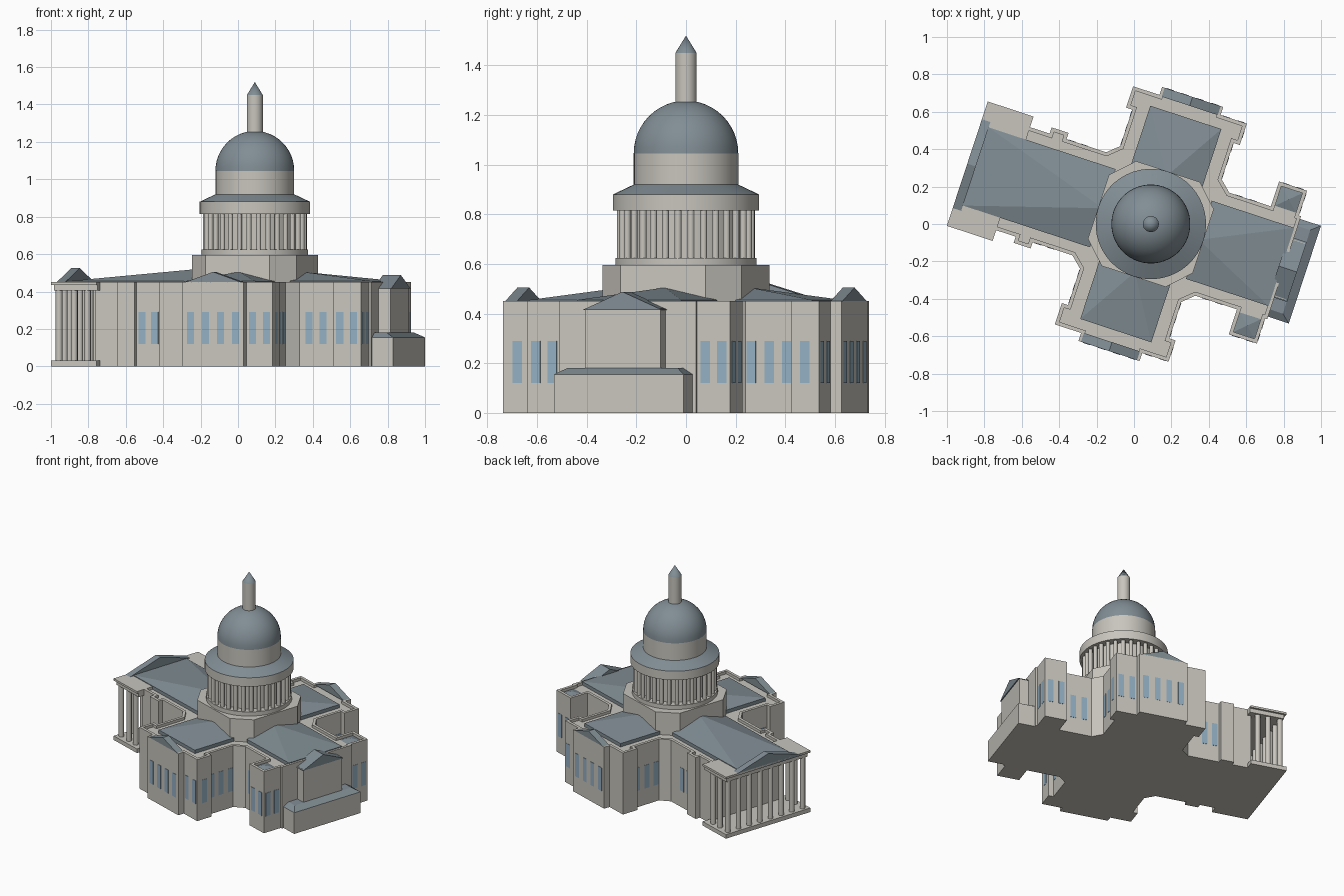
import bpy, bmesh, math
from mathutils import Matrix

if "Cube" in bpy.data.objects:
    bpy.data.objects.remove(bpy.data.objects["Cube"])

# Building axes are turned about the dome centre
PLACE = Matrix.Translation((0.09, 0, 0)) @ Matrix.Rotation(math.radians(-18.2), 4, 'Z')


def mat(name, col):
    m = bpy.data.materials.new(name)
    m.diffuse_color = (*col, 1)
    m.use_nodes = True
    m.node_tree.nodes["Principled BSDF"].inputs["Base Color"].default_value = m.diffuse_color
    return m


STONE = mat("stone", (0.58, 0.56, 0.51))
SLATE = mat("slate", (0.22, 0.27, 0.30))
GLASS = mat("glass", (0.29, 0.43, 0.54))


def finish(name, bm, material, smooth=False):
    bmesh.ops.recalc_face_normals(bm, faces=bm.faces[:])
    me = bpy.data.meshes.new(name)
    bm.to_mesh(me)
    bm.free()
    me.materials.append(material)
    if smooth:
        me.shade_smooth()
        me.set_sharp_from_angle(angle=math.radians(35))
    ob = bpy.data.objects.new(name, me)
    bpy.context.collection.objects.link(ob)
    ob.matrix_world = PLACE
    return ob


def prism(name, pts, z0, z1, material, rim=0, sink=0.02):
    """Extruded plan, optionally with a parapet rim round a sunken deck."""
    bm = bmesh.new()
    lo = [bm.verts.new((x, y, z0)) for x, y in pts]
    hi = [bm.verts.new((x, y, z1)) for x, y in pts]
    n = len(pts)
    for i in range(n):
        j = (i + 1) % n
        bm.faces.new((lo[i], lo[j], hi[j], hi[i]))
    bm.faces.new(lo)
    top = bm.faces.new(hi)
    bmesh.ops.recalc_face_normals(bm, faces=bm.faces[:])
    if rim:
        bmesh.ops.inset_region(bm, faces=[top], thickness=rim, use_even_offset=True)
        walls = bmesh.ops.extrude_discrete_faces(bm, faces=[top])["faces"]
        bmesh.ops.translate(bm, vec=(0, 0, -sink), verts=walls[0].verts[:])
    return finish(name, bm, material)


def rect(x0, x1, y0, y1):
    return [(x0, y0), (x1, y0), (x1, y1), (x0, y1)]


def box(name, x0, x1, y0, y1, z0, z1, material=STONE, **kw):
    return prism(name, rect(x0, x1, y0, y1), z0, z1, material, **kw)


def hull(name, pts, material):
    bm = bmesh.new()
    for p in pts:
        bm.verts.new(p)
    bmesh.ops.convex_hull(bm, input=bm.verts[:])
    bmesh.ops.dissolve_limit(bm, angle_limit=0.01, verts=bm.verts[:], edges=bm.edges[:])
    return finish(name, bm, material)


def lathe(name, profile, material, seg=48):
    bm = bmesh.new()
    vs = [bm.verts.new((r, 0, z)) for r, z in profile]
    es = [bm.edges.new(e) for e in zip(vs, vs[1:])]
    bmesh.ops.spin(bm, geom=vs + es, axis=(0, 0, 1), cent=(0, 0, 0),
                   angle=math.tau, steps=seg, use_duplicate=False)
    bmesh.ops.remove_doubles(bm, verts=bm.verts[:], dist=1e-4)
    return finish(name, bm, material, True)


def columns(name, spots, r, z0, z1):
    bm = bmesh.new()
    for x, y in spots:
        bmesh.ops.create_cone(bm, cap_ends=True, segments=12, radius1=r, radius2=r, depth=z1 - z0,
                              matrix=Matrix.Translation((x, y, (z0 + z1) / 2)))
    return finish(name, bm, STONE, True)


# Main cross-shaped walls: half plan mirrored over the long axis
half = [(-.80, .29), (-.665, .29), (-.665, .325), (-.57, .325), (-.57, .29), (-.346, .29),
        (-.285, .345), (-.285, .55), (-.32, .55), (-.32, .67), (-.172, .67), (-.172, .715),
        (.172, .715), (.172, .67), (.32, .67), (.32, .55), (.285, .55), (.285, .345),
        (.346, .29), (.58, .29), (.58, .43), (.738, .43), (.738, .29), (.75, .29)]
prism("main_walls", half + [(x, -y) for x, y in reversed(half)], 0, .45, STONE, rim=.02)


# Wing roofs: low eaves rising to a peak against the central block
def wing_roof(name, a0, a1, w, eave, peak, turn):
    R = Matrix.Rotation(math.radians(turn), 3, 'Z')
    pts = [(a, s * w, z) for a in (a0, a1) for s in (-1, 1) for z in (.42, eave)]
    pts.append((a0, 0, peak))
    from mathutils import Vector
    hull(name, [R @ Vector(p) for p in pts], SLATE)


wing_roof("west_roof", .27, .985, .22, .455, .525, 180)
wing_roof("east_roof", .27, .735, .22, .455, .505, 0)
wing_roof("north_roof", .27, .60, .20, .455, .505, 90)
wing_roof("south_roof", .27, .60, .20, .455, .505, -90)

# Pediments on the north and south fronts
for s, side in ((1, "north"), (-1, "south")):
    hull(side + "_pediment", [(x, s * v, z) for v in (.665, .715)
                              for x, z in ((-.172, .445), (.172, .445), (0, .505))], SLATE)
    # low hipped roof on each corner tower
    hull(side + "_tower_roof", [(x, s * y, .43) for x, y in rect(.60, .718, .30, .41)]
         + [(.659, s * .355, .448)], SLATE)

# West portico: plinth, columns, entablature, pediment
box("portico_plinth", -1.033, -.775, -.35, .35, 0, .03)
box("portico_entablature", -1.02, -.775, -.335, .335, .405, .435)
box("portico_cornice", -1.033, -.775, -.35, .35, .435, .45)
spots = [(-1.0, -.31 + .62 * i / 7) for i in range(8)]
spots += [(x, s * .31) for x in (-.915, -.84) for s in (-1, 1)]
columns("portico_columns", spots, .018, .03, .405)
hull("west_pediment", [(x, y, z) for x in (-1.033, -.985)
                       for y, z in ((-.3, .435), (.3, .435), (0, .525))], SLATE)

# East porch and low terrace block
box("east_porch", .74, .815, -.16, .16, 0, .42)
hull("east_porch_roof", [(x, y, z) for x in (.72, .822)
                         for y, z in ((-.168, .415), (.168, .415), (0, .488))], SLATE)
box("terrace_block", .73, .867, -.275, .275, 0, .155)
hull("terrace_roof", [(x, y, .155) for x, y in rect(.735, .867, -.275, .275)]
     + [(x, y, .18) for x, y in rect(.735, .82, -.235, .235)], SLATE)

# Chamfered central block under the dome
a, b = .295, .18
prism("central_block", [(a, -b), (a, b), (b, a), (-b, a), (-a, b), (-a, -b), (-b, -a), (b, -a)],
      .42, .595, STONE)

# Drum with colonnade, dome and lantern
lathe("drum_base", [(0, .59), (.285, .59), (.285, .625), (0, .625)], STONE)
lathe("drum_core", [(.235, .62), (.235, .82)], STONE)
N = 32
columns("drum_columns", [(.265 * math.cos(math.tau * i / N), .265 * math.sin(math.tau * i / N))
                         for i in range(N)], .014, .625, .815)
lathe("drum_entablature", [(0, .815), (.295, .815), (.295, .88), (0, .88)], STONE)
lathe("drum_roof", [(.295, .88), (.2, .925)], SLATE)
lathe("dome_drum", [(.211, .90), (.211, 1.045)], STONE)
lathe("dome", [(.211 * math.cos(t), 1.045 + .213 * math.sin(t))
               for t in (math.pi / 2 * i / 12 for i in range(13))], SLATE)
lathe("lantern", [(.043, 1.24), (.043, 1.45)], STONE, 24)
lathe("lantern_cap", [(.043, 1.45), (0, 1.52)], SLATE, 24)

# Tall windows, as thin panes on the walls
W, T = .02, .002


def window(x, y, along_x):
    dx, dy = (W, T) if along_x else (T, W)
    box("window", x - dx, x + dx, y - dy, y + dy, .12, .29, GLASS)


for s in (-1, 1):
    for x in (-.126, -.042, .042, .126):
        window(x, s * .715, True)
    for x in (.207, .286):
        window(x, s * .67, True)
    for x in (-.54, -.468, .40, .48):
        window(x, s * .29, True)
    for x in (.62, .697):
        window(x, s * .43, True)
    for y in (.325, .395):
        window(.738, s * y, False)
    for y in (.37, .447, .522):
        for x in (-.285, .285):
            window(x, s * y, False)
    window(.32, s * .61, False)
